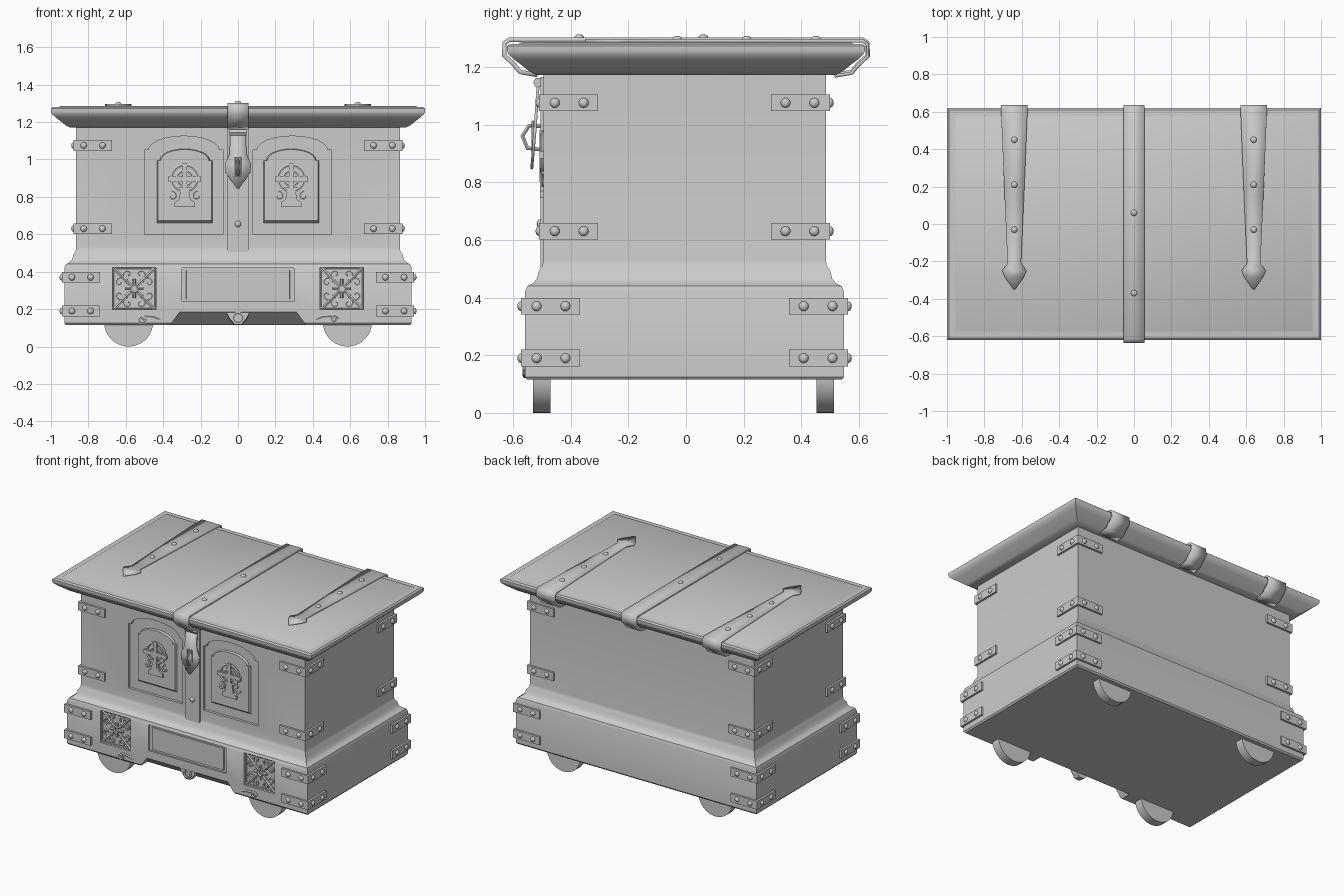
import bpy, bmesh, math
from mathutils import Vector, Matrix

if "Cube" in bpy.data.objects:
    bpy.data.objects.remove(bpy.data.objects["Cube"])

grey = bpy.data.materials.new("plain_grey")
grey.use_nodes = True
grey.diffuse_color = (0.6, 0.6, 0.6, 1)
grey.node_tree.nodes["Principled BSDF"].inputs["Base Color"].default_value = (0.6, 0.6, 0.6, 1)
parts = []


def add(name, bm):
    bmesh.ops.recalc_face_normals(bm, faces=bm.faces)
    me = bpy.data.meshes.new(name)
    bm.to_mesh(me)
    bm.free()
    me.materials.append(grey)
    ob = bpy.data.objects.new(name, me)
    bpy.context.collection.objects.link(ob)
    parts.append(ob)
    return ob


def loft(name, hx, hy, cy, profile):
    """Stack of rectangles: profile holds (outward offset, height)."""
    bm = bmesh.new()
    rings = [[bm.verts.new((sx * (hx + o), cy + sy * (hy + o), z))
              for sx, sy in ((-1, -1), (1, -1), (1, 1), (-1, 1))] for o, z in profile]
    for a, b in zip(rings, rings[1:]):
        for i in range(4):
            j = (i + 1) % 4
            bm.faces.new((a[i], a[j], b[j], b[i]))
    bm.faces.new(rings[0])
    bm.faces.new(rings[-1])
    return add(name, bm)


def prism(name, outline, y0, y1, inset=0):
    """Extrude an x-z outline from y0 to y1, the y1 end shrunk toward its middle."""
    bm = bmesh.new()
    mx = sum(p[0] for p in outline) / len(outline)
    mz = sum(p[1] for p in outline) / len(outline)
    k = 1 - inset
    a = [bm.verts.new((x, y0, z)) for x, z in outline]
    b = [bm.verts.new((mx + (x - mx) * k, y1, mz + (z - mz) * k)) for x, z in outline]
    bm.faces.new(a)
    bm.faces.new(b)
    for i in range(len(a)):
        j = (i + 1) % len(a)
        bm.faces.new((a[i], a[j], b[j], b[i]))
    return add(name, bm)


def rect(cx, cz, hx, hz):
    return [(cx - hx, cz - hz), (cx + hx, cz - hz), (cx + hx, cz + hz), (cx - hx, cz + hz)]


def arch(cx, w, low, shoulder, top):
    arc = [(cx + w * 0.9 * math.cos(t), shoulder + (top - shoulder) * math.sin(t))
           for t in (math.pi * i / 12 for i in range(13))]
    return [(cx - w, low), (cx + w, low), (cx + w, shoulder)] + arc + [(cx - w, shoulder)]


def cut(target, cutter):
    mod = target.modifiers.new("cut", "BOOLEAN")
    mod.operation, mod.solver, mod.object = "DIFFERENCE", "EXACT", cutter
    bpy.context.view_layer.objects.active = target
    bpy.ops.object.modifier_apply(modifier=mod.name)
    parts.remove(cutter)
    bpy.data.objects.remove(cutter)


def ribbon(name, cx, path, thick=0.012):
    """Strap bent along (y, z, half width) points."""
    bm = bmesh.new()
    rows = [[bm.verts.new((cx + s * w, y, z)) for s in (-1, 1)] for y, z, w in path]
    for a, b in zip(rows, rows[1:]):
        bm.faces.new((a[0], a[1], b[1], b[0]))
    ob = add(name, bm)
    mod = ob.modifiers.new("thickness", "SOLIDIFY")
    mod.thickness, mod.offset = thick, 0
    return ob


def tubes(name, paths, r, cyclic=False):
    cu = bpy.data.curves.new(name, "CURVE")
    cu.dimensions, cu.bevel_depth, cu.bevel_resolution = "3D", r, 1
    cu.use_fill_caps = True
    for path in paths:
        sp = cu.splines.new("POLY")
        sp.points.add(len(path) - 1)
        sp.use_cyclic_u = cyclic
        for p, co in zip(sp.points, path):
            p.co = (*co, 1)
    tmp = bpy.data.objects.new(name + "_path", cu)
    bpy.context.collection.objects.link(tmp)
    bm = bmesh.new()
    bm.from_mesh(bpy.data.meshes.new_from_object(tmp))
    bpy.data.objects.remove(tmp)
    return add(name, bm)


def circle(cx, y, cz, r, n=24):
    return [(cx + r * math.cos(math.tau * i / n), y, cz + r * math.sin(math.tau * i / n)) for i in range(n)]


def spiral(cx, y, cz, r, start, turn, n=14):
    return [(cx + r * (1 - 0.8 * i / n) * math.cos(start + turn * i / n), y,
             cz + r * (1 - 0.8 * i / n) * math.sin(start + turn * i / n)) for i in range(n + 1)]


def box(bm, a, b):
    mid, size = (Vector(a) + Vector(b)) / 2, Vector(b) - Vector(a)
    bmesh.ops.create_cube(bm, size=1, matrix=Matrix.Translation(mid) @ Matrix.Diagonal((*map(abs, size), 1)))


studs = []   # (position, axis)

# Chest body with plinth and moulding, then the recesses in its front
body = loft("chest_body", 0.865, 0.49, -0.005,
            [(0.055, 0.115), (0.063, 0.125), (0.063, 0.42), (0.055, 0.44), (0.035, 0.45), (0.022, 0.465),
             (0.016, 0.49), (0.003, 0.51), (0, 0.53), (0, 1.18)])
FRONT, BASE = -0.495, -0.558
for s in (-1, 1):
    cut(body, prism("arch_cutter", arch(s * 0.29, 0.21, 0.6, 1.05, 1.125), -0.52, FRONT + 0.018))
    cut(body, prism("square_cutter", rect(s * 0.555, 0.31, 0.117, 0.112), -0.6, BASE + 0.02))
cut(body, prism("drawer_cutter", rect(0, 0.33, 0.3, 0.09), -0.6, BASE + 0.012))
bm = bmesh.new()
for x in (-1, 1):
    for x0, y, z in ((0.375, -0.6, 0.1), (0.285, -0.6, 0.22), (0.375, -0.46, 0.1)):
        bm.verts.new((x * x0, y, z))
bmesh.ops.convex_hull(bm, input=bm.verts)
cut(body, add("apron_cutter", bm))
prism("drawer_front", rect(0, 0.33, 0.285, 0.078), -0.53, BASE + 0.004, 0.03)

# Lid with a flared moulded rim
loft("lid", 0.87, 0.49, 0,
     [(-0.02, 1.172), (0.03, 1.172), (0.055, 1.185), (0.075, 1.202), (0.105, 1.225), (0.125, 1.243),
      (0.13, 1.255), (0.13, 1.272), (0.12, 1.28), (0.09, 1.28), (0.08, 1.286)])

# Carved front: arched panels with ringed crosses, ornamental squares, scrolls
for s, side in ((-1, "right"), (1, "left")):
    cx = s * 0.285
    prism(side + "_arch_panel", arch(cx, 0.152, 0.655, 0.995, 1.058), -0.47, -0.493, 0.06)
    prism(side + "_cross_post", rect(cx, 0.89, 0.013, 0.09), -0.48, -0.508)
    prism(side + "_cross_bar", rect(cx, 0.895, 0.088, 0.013), -0.48, -0.508)
    tubes(side + "_cross_ring", [circle(cx, -0.495, 0.9, r) for r in (0.07, 0.04)], 0.009, True)
    foot = [(0.055, 0.745), (0.055, 0.77), (0.032, 0.785), (0.022, 0.835), (0.04, 0.85)]
    prism(side + "_cross_foot", [(cx - x, z) for x, z in foot] + [(cx + x, z) for x, z in reversed(foot)],
          -0.48, -0.506)
    tubes(side + "_cross_leaves", [spiral(cx + t * 0.068, -0.493, 0.805, 0.028, math.pi / 2, t * 5)
                                   for t in (-1, 1)], 0.008)

    cx, cz, y = s * 0.555, 0.31, BASE + 0.016
    scrolls, stems = [], []
    for k in range(4):
        a = math.pi / 2 * k
        d = Vector((math.cos(a), 0, math.sin(a)))
        n = Vector((-d.z, 0, d.x))
        c = Vector((cx, y, cz))
        for t in (-1, 1):
            m = c + d * 0.077 + n * t * 0.034
            scrolls.append(spiral(m.x, y, m.z, 0.03, a + math.pi, -t * 6))
        stems.append([c + (d + n) * q for q in (0.018, 0.06, 0.108)])
        stems.append([c + d * q for q in (0.02, 0.05)])
    tubes(side + "_carved_scrolls", scrolls, 0.007)
    tubes(side + "_carved_stems", stems, 0.01)
    tubes(side + "_carved_rosette", [circle(cx, y, cz, 0.02, 12)], 0.009, True)
    tubes(side + "_carved_border", [[(x, y, z) for x, z in rect(cx, cz, 0.112, 0.107)]], 0.006, True)
    tubes(side + "_apron_scroll", [spiral(s * 0.515, BASE, 0.147, 0.022, 0, s * 7),
                                   [(s * 0.5, BASE, 0.165), (s * 0.45, BASE, 0.16), (s * 0.37, BASE + 0.02, 0.125)]],
          0.009)

# Pendant in the middle of the apron
prism("apron_pendant", [(-0.07, 0.19), (0.07, 0.19), (0.05, 0.15), (0.02, 0.115), (-0.02, 0.115), (-0.05, 0.15)],
      -0.51, BASE + 0.004, 0.1)
tubes("pendant_ring", [circle(0, BASE, 0.155, 0.024, 16)], 0.008, True)

# Corner brackets, two plates round every corner
bm = bmesh.new()
for hx, hy, levels in ((0.865, 0.49, (1.075, 0.63)), (0.928, 0.553, (0.37, 0.19))):
    for z in levels:
        for sx in (-1, 1):
            for sy in (-1, 1):
                def at(x, y, h):
                    return (sx * (hx + x), -0.005 + sy * (hy + y), z + h)
                box(bm, at(-0.19, -0.01, -0.029), at(0.014, 0.014, 0.029))
                box(bm, at(-0.01, -0.19, -0.029), at(0.014, 0.014, 0.029))
                for q in (-0.04, -0.14):
                    studs += [(at(q, 0.014, 0), 1), (at(0.014, q, 0), 0)]
add("corner_brackets", bm)

# Lid straps that wrap round the rim
back = [(0.612, 1.29), (0.63, 1.278), (0.63, 1.235), (0.597, 1.205), (0.575, 1.178), (0.515, 1.168)]
for s, side in ((-1, "right"), (1, "left")):
    ribbon(side + "_hinge_strap", s * 0.64,
           [(-0.35, 1.29, 0.004), (-0.285, 1.29, 0.05), (-0.25, 1.29, 0.065), (-0.21, 1.29, 0.036),
            (0.15, 1.29, 0.052)] + [(y, z, 0.071) for y, z in back])
    studs += [((s * 0.64, y, 1.295), 2) for y in (0.45, 0.21, -0.03)]
ribbon("middle_strap", 0, [(-y, z + 0.004, 0.057) for y, z in reversed(back)]
       + [(y, z + 0.004, 0.057) for y, z in back], 0.016)
studs += [((0, y, 1.3), 2) for y in (0.06, -0.37)]

# Lock plate, hanging hasp and staple
prism("lock_plate", rect(0, 0.835, 0.057, 0.33), -0.48, FRONT - 0.01)
studs.append(((0, FRONT - 0.01, 0.655), 1))
ribbon("hasp", 0, [(-0.512, 1.15, 0.042), (-0.52, 1.03, 0.045), (-0.524, 0.975, 0.07), (-0.528, 0.93, 0.066),
                   (-0.535, 0.845, 0.006)], 0.01)
tubes("hasp_knuckle", [[(-0.045, -0.512, 1.145), (0.045, -0.512, 1.145)]], 0.018)
tubes("hasp_slot_rim", [[(x, -0.531, z) for x, z in rect(0, 0.96, 0.017, 0.05)]], 0.005, True)
tubes("staple", [[(0, -0.49, 0.995), (0, -0.545, 0.995), (0, -0.567, 0.96), (0, -0.55, 0.918), (0, -0.49, 0.912)]],
      0.008)

# Domed studs
bm = bmesh.new()
for pos, axis in studs:
    scale = [1, 1, 1]
    scale[axis] = 0.75
    bmesh.ops.create_uvsphere(bm, u_segments=12, v_segments=8, radius=0.017,
                              matrix=Matrix.Translation(pos) @ Matrix.Diagonal((*scale, 1)))
add("studs", bm)

# Wheels
for x in (-1, 1):
    for y, end in ((-0.5, "front"), (0.483, "back")):
        prism(end + ("_left" if x > 0 else "_right") + "_wheel",
              [(p[0], p[2]) for p in circle(x * 0.585, 0, 0.131, 0.131, 36)], y - 0.03, y + 0.03)

# Smooth shading with sharp edges kept
bpy.ops.object.select_all(action="DESELECT")
for ob in parts:
    ob.select_set(True)
bpy.context.view_layer.objects.active = parts[0]
bpy.ops.object.shade_smooth_by_angle(angle=math.radians(35))
